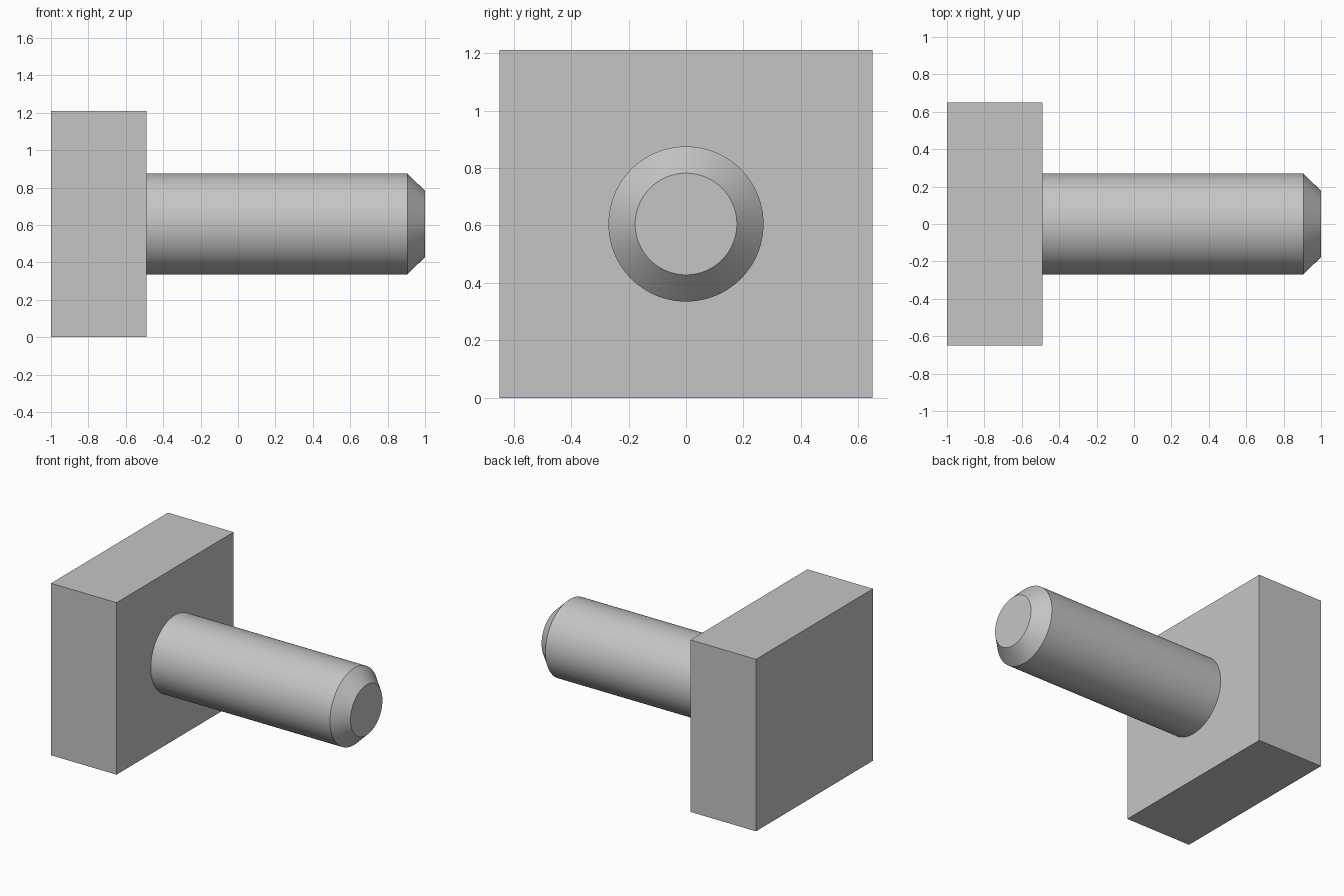
import bpy, bmesh, math
from mathutils import Matrix

cube = bpy.data.objects.get("Cube")
if cube:
    bpy.data.objects.remove(cube, do_unlink=True)

# Plain grey metal
grey = bpy.data.materials.new("grey_metal")
grey.use_nodes = True
colour = (0.56, 0.56, 0.56, 1)
grey.diffuse_color = colour
grey.node_tree.nodes["Principled BSDF"].inputs["Base Color"].default_value = colour

AXIS_Z = 0.605
SEGMENTS = 96


def finish(name, bm):
    """Turn a bmesh into a named object in the scene."""
    bmesh.ops.recalc_face_normals(bm, faces=bm.faces)
    mesh = bpy.data.meshes.new(name)
    bm.to_mesh(mesh)
    bm.free()
    mesh.materials.append(grey)
    obj = bpy.data.objects.new(name, mesh)
    bpy.context.collection.objects.link(obj)
    return obj


# Rectangular head
bm = bmesh.new()
bmesh.ops.create_cube(bm, size=1, matrix=Matrix.Translation((-0.745, 0, AXIS_Z))
                      @ Matrix.Diagonal((0.51, 1.3, 2 * AXIS_Z, 1)))
finish("head", bm)

# Round shaft with a chamfered tip, as rings of (x, radius) along x
bm = bmesh.new()
rings = []
for x, radius in [(-0.49, 0.27), (0.905, 0.27), (1.0, 0.177)]:
    angles = [2 * math.pi * i / SEGMENTS for i in range(SEGMENTS)]
    rings.append([bm.verts.new((x, radius * math.cos(a), AXIS_Z + radius * math.sin(a)))
                  for a in angles])
for a, b in zip(rings, rings[1:]):
    for i in range(SEGMENTS):
        j = (i + 1) % SEGMENTS
        bm.faces.new((a[i], a[j], b[j], b[i]))
bm.faces.new(rings[0])
bm.faces.new(rings[-1])
shaft = finish("shaft", bm)

bpy.ops.object.select_all(action='DESELECT')
shaft.select_set(True)
bpy.context.view_layer.objects.active = shaft
bpy.ops.object.shade_smooth_by_angle(angle=math.radians(30))
